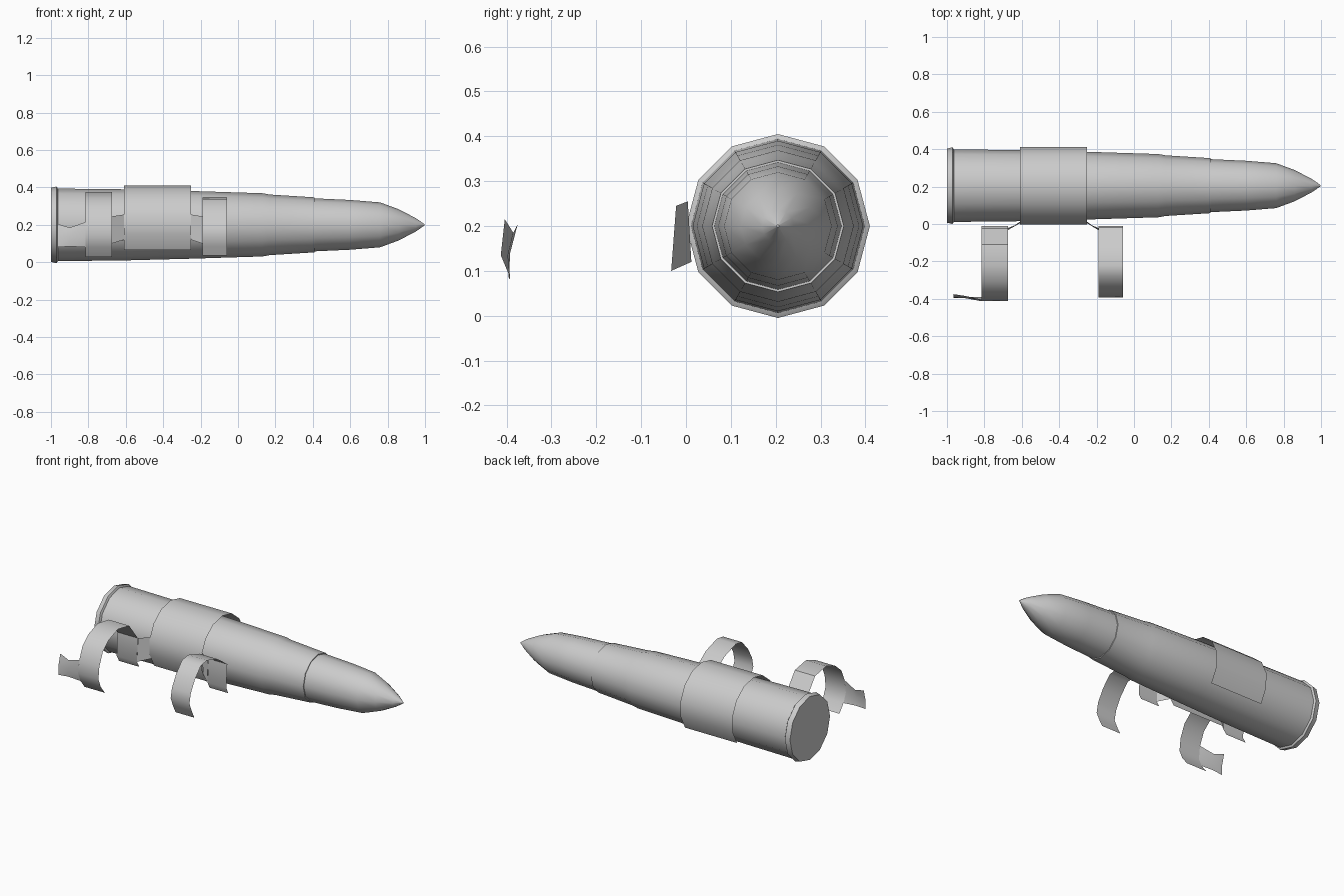
import bpy, math

if "Cube" in bpy.data.objects:
    bpy.data.objects.remove(bpy.data.objects["Cube"])

CY, CZ = 0.205, 0.2   # axis of the round


def make(name, verts, faces):
    me = bpy.data.meshes.new(name)
    me.from_pydata(verts, [], faces)
    me.update()
    ob = bpy.data.objects.new(name, me)
    bpy.context.collection.objects.link(ob)
    bpy.ops.object.select_all(action='DESELECT')
    ob.select_set(True)
    bpy.context.view_layer.objects.active = ob
    bpy.ops.object.mode_set(mode='EDIT')
    bpy.ops.mesh.select_all(action='SELECT')
    bpy.ops.mesh.normals_make_consistent(inside=False)
    bpy.ops.object.mode_set(mode='OBJECT')
    bpy.ops.object.shade_smooth_by_angle(angle=math.radians(40))
    return ob


def lathe(name, profile, n=12, start=0.0, cap_end=True):
    """Spin (x, radius) points about the long axis."""
    verts, faces = [], []
    for x, r in profile:
        for i in range(n):
            a = start + 2 * math.pi * i / n
            verts.append((x, CY + r * math.cos(a), CZ + r * math.sin(a)))
    for k in range(len(profile) - 1):
        for i in range(n):
            j = (i + 1) % n
            faces.append((k * n + i, k * n + j, (k + 1) * n + j, (k + 1) * n + i))
    faces.append(tuple(range(n)))
    if cap_end:
        faces.append(tuple(range((len(profile) - 1) * n, len(profile) * n)))
    return make(name, verts, faces)


def sheet(name, rows):
    """Skin equal-length rows of points into a thin sheet."""
    m = len(rows[0])
    verts = [p for row in rows for p in row]
    faces = [(k * m + i, k * m + i + 1, (k + 1) * m + i + 1, (k + 1) * m + i)
             for k in range(len(rows) - 1) for i in range(m - 1)]
    return make(name, verts, faces)


# Cartridge case: rim, tapering body, shoulder and neck
lathe("rim", [(-1.0, 0.198), (-0.97, 0.205), (-0.96, 0.19)])
lathe("case", [(-0.965, 0.194), (-0.6, 0.19), (-0.25, 0.181), (0.13, 0.169),
               (0.17, 0.162), (0.41, 0.147)])

# Pointed tip
lathe("tip", [(0.38, 0.143), (0.60, 0.133), (0.76, 0.12), (0.86, 0.083),
              (0.95, 0.036), (0.998, 0.003)])

# Link sleeve wrapped over the case, open underneath
angles = [math.radians(-40 + 260 * i / 10) for i in range(11)]
sheet("link_sleeve", [[(x, CY + 0.211 * math.cos(a), CZ + 0.211 * math.sin(a))
                       for a in angles] for x in (-0.61, -0.25)])

# Hooked straps, (y, z) from the inner leg over the top to the outer end
rear = [(-0.01, 0.06), (-0.033, 0.10), (-0.025, 0.245), (-0.11, 0.355),
        (-0.22, 0.375), (-0.31, 0.342), (-0.37, 0.29), (-0.404, 0.21),
        (-0.413, 0.135), (-0.39, 0.08), (-0.35, 0.028)]
front = [(-0.01, 0.06), (-0.03, 0.10), (-0.02, 0.245), (-0.11, 0.31),
         (-0.22, 0.345), (-0.28, 0.335), (-0.34, 0.27), (-0.38, 0.20),
         (-0.393, 0.14), (-0.37, 0.085), (-0.345, 0.035)]
for name, pts, x0, x1 in (("rear_strap", rear, -0.815, -0.675),
                          ("front_strap", front, -0.19, -0.06)):
    sheet(name, [[(x, y, z) for y, z in pts] for x in (x0, x1)])

# Webs joining the straps to the sleeve
for name, xs, xe in (("rear_web", -0.675, -0.61), ("front_web", -0.19, -0.25)):
    sheet(name, [[(xs, -0.033, 0.10), (xs, -0.022, 0.245)],
                 [(xe, 0.012, 0.12), (xe, 0.004, 0.255)]])

# Side tab on the outer end of the rear strap
sheet("side_tab", [
    [(-0.815, -0.404, 0.215), (-0.815, -0.413, 0.135), (-0.815, -0.39, 0.08)],
    [(-0.90, -0.385, 0.185), (-0.90, -0.397, 0.135), (-0.90, -0.392, 0.085)],
    [(-0.965, -0.375, 0.205), (-0.965, -0.392, 0.14), (-0.965, -0.395, 0.08)]])
